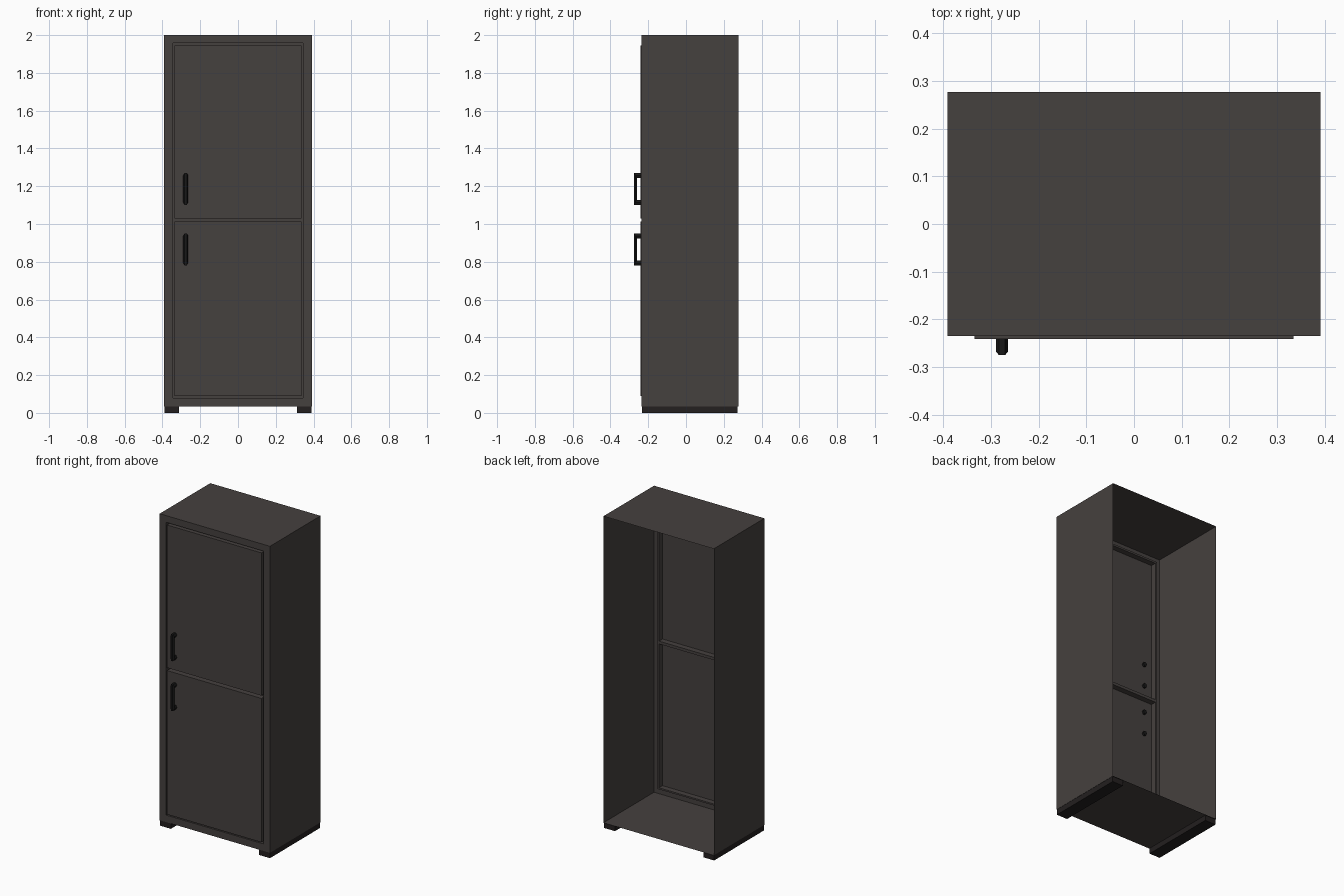
import bpy, bmesh, math

if "Cube" in bpy.data.objects:
    bpy.data.objects.remove(bpy.data.objects["Cube"])


def material(name, rgb):
    m = bpy.data.materials.new(name)
    m.diffuse_color = (*rgb, 1.0)
    m.use_nodes = True
    m.node_tree.nodes["Principled BSDF"].inputs["Base Color"].default_value = m.diffuse_color
    return m


BROWN = material("dark brown", (0.060, 0.052, 0.049))
FOOT = material("foot black", (0.017, 0.014, 0.014))
METAL = material("handle black", (0.009, 0.009, 0.009))


def finish(name, bm, mat):
    bmesh.ops.remove_doubles(bm, verts=bm.verts, dist=1e-5)
    me = bpy.data.meshes.new(name)
    bm.to_mesh(me)
    bm.free()
    me.materials.append(mat)
    ob = bpy.data.objects.new(name, me)
    bpy.context.collection.objects.link(ob)
    return ob


def quad(bm, *pts):
    return bm.faces.new([bm.verts.new(p) for p in pts])


def box(name, x, y, z, mat, open_back=False):
    bm = bmesh.new()
    bmesh.ops.create_cube(bm, size=1)
    for v in bm.verts:
        v.co = [r[0] if c < 0 else r[1] for c, r in zip(v.co, (x, y, z))]
    if open_back:
        bm.normal_update()
        back = [f for f in bm.faces if f.normal.y > 0.9]
        bmesh.ops.delete(bm, geom=back, context='FACES_ONLY')
    return finish(name, bm, mat)


FRONT, BACK, GROOVE, DOOR = -0.235, 0.277, -0.205, -0.241
X, Z0, Z1 = 0.391, 0.035, 2.0
xs = [-X, -0.345, -0.335, 0.335, 0.345, X]
zs = [Z0, 0.08, 0.09, 1.012, 1.03, 1.945, 1.957, Z1]

# cabinet shell: sides, top and bottom, open at the back
bm = bmesh.new()
quad(bm, (-X, FRONT, Z0), (-X, FRONT, Z1), (-X, BACK, Z1), (-X, BACK, Z0))
quad(bm, (X, FRONT, Z0), (X, BACK, Z0), (X, BACK, Z1), (X, FRONT, Z1))
quad(bm, (-X, FRONT, Z1), (X, FRONT, Z1), (X, BACK, Z1), (-X, BACK, Z1))
quad(bm, (-X, FRONT, Z0), (-X, BACK, Z0), (X, BACK, Z0), (X, FRONT, Z0))
# front frame and recessed groove floor around the two doors
for i in range(5):
    for j in range(7):
        if i == 2 and j in (2, 4):
            continue
        y = FRONT if i in (0, 4) or j in (0, 6) else GROOVE
        quad(bm, (xs[i], y, zs[j]), (xs[i + 1], y, zs[j]),
             (xs[i + 1], y, zs[j + 1]), (xs[i], y, zs[j + 1]))
# outer groove walls
a, b, lo, hi = xs[1], xs[4], zs[1], zs[6]
corners = [(a, lo), (b, lo), (b, hi), (a, hi)]
for k in range(4):
    p, q = corners[k], corners[(k + 1) % 4]
    quad(bm, (p[0], FRONT, p[1]), (q[0], FRONT, q[1]),
         (q[0], GROOVE, q[1]), (p[0], GROOVE, p[1]))
finish("cabinet_shell", bm, BROWN)

# door panels, hollow behind
for name, j in (("lower_door", 2), ("upper_door", 4)):
    bm = bmesh.new()
    x, z = (xs[2], xs[3]), (zs[j], zs[j + 1])
    quad(bm, (x[0], DOOR, z[0]), (x[1], DOOR, z[0]),
         (x[1], DOOR, z[1]), (x[0], DOOR, z[1]))
    ring = [(x[0], z[0]), (x[0], z[1]), (x[1], z[1]), (x[1], z[0])]
    for k in range(4):
        p, q = ring[k], ring[(k + 1) % 4]
        quad(bm, (p[0], DOOR, p[1]), (q[0], DOOR, q[1]),
             (q[0], GROOVE, q[1]), (p[0], GROOVE, p[1]))
    finish(name, bm, BROWN)

# feet runners
for name, x in (("left_foot", (-0.39, -0.313)), ("right_foot", (0.313, 0.39))):
    box(name, x, (-0.233, 0.272), (0.0, Z0 - 0.0005), FOOT)


# handles: mitred six-sided bracket whose ends pass through the door
def handle(name, z_low, z_high, x=-0.277, r=0.013, ry=0.0075):
    bm = bmesh.new()
    y_in, y_out = -0.228, -0.2675
    path = [(y_in, z_low, 0, -1), (y_out, z_low, 1, -1),
            (y_out, z_high, 1, 1), (y_in, z_high, 0, 1)]
    rings = []
    for y, z, bend, side in path:
        ring = []
        for k in range(6):
            c, s = math.cos(k * math.pi / 3), math.sin(k * math.pi / 3) / 0.866
            ring.append(bm.verts.new((x + r * c, y - bend * ry * s,
                                      z + side * r * s)))
        rings.append(ring)
    for p, q in zip(rings, rings[1:]):
        for k in range(6):
            n = (k + 1) % 6
            bm.faces.new((p[k], p[n], q[n], q[k]))
    bm.faces.new(rings[0])
    bm.faces.new(rings[-1])
    bmesh.ops.recalc_face_normals(bm, faces=bm.faces)
    finish(name, bm, METAL)


handle("lower_handle", 0.794, 0.937)
handle("upper_handle", 1.114, 1.257)
